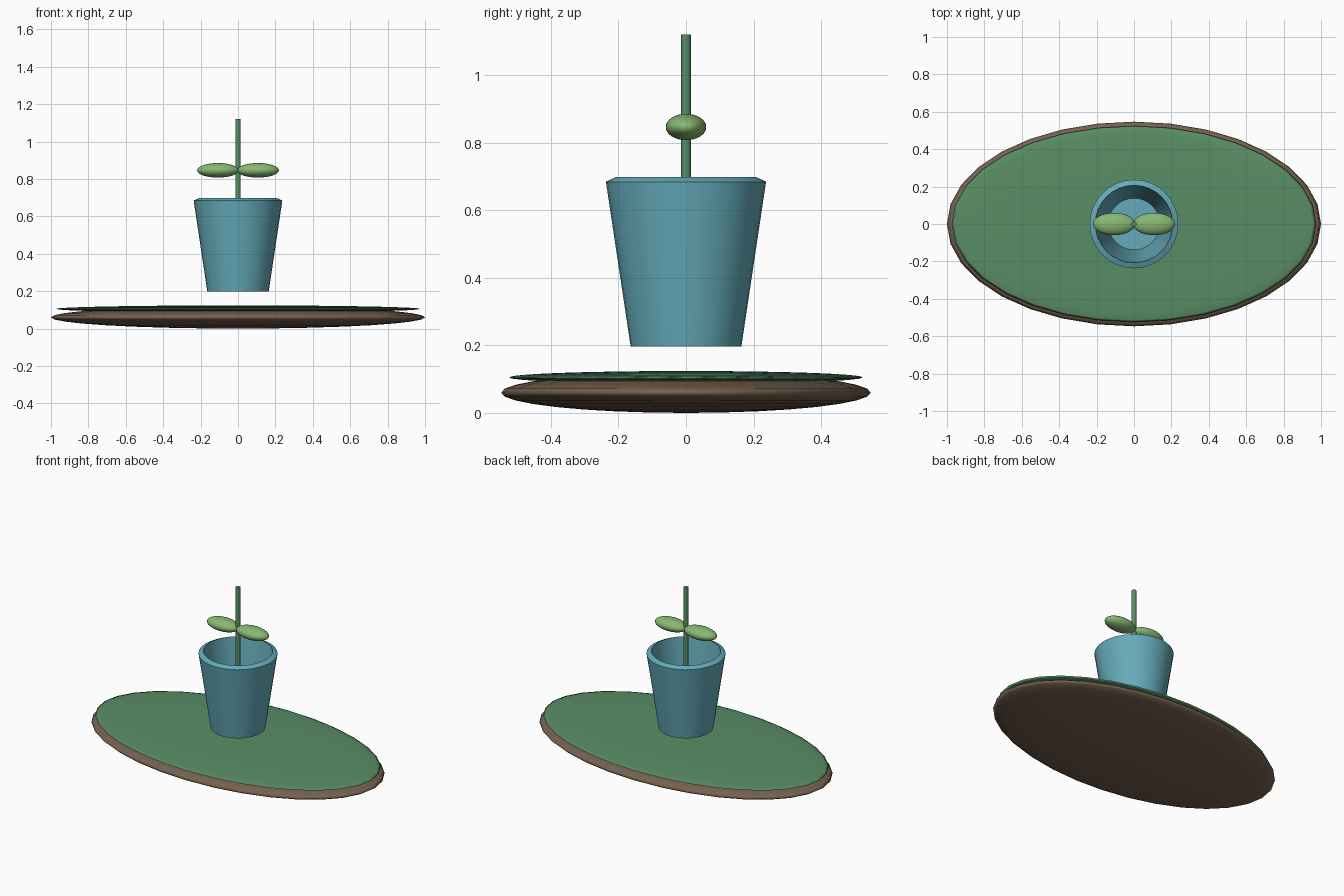
import bpy, bmesh, math
from mathutils import Matrix

if "Cube" in bpy.data.objects:
    bpy.data.objects.remove(bpy.data.objects["Cube"])


def material(name, rgb):
    m = bpy.data.materials.new(name)
    m.diffuse_color = (*rgb, 1)
    m.use_nodes = True
    m.node_tree.nodes["Principled BSDF"].inputs["Base Color"].default_value = m.diffuse_color
    return m


EARTH = material("brown earth", (0.18, 0.12, 0.08))
GRASS = material("grass green", (0.10, 0.27, 0.13))
TEAL = material("teal glaze", (0.13, 0.41, 0.49))
LEAF = material("leaf green", (0.25, 0.48, 0.17))


def finish(name, bm, mat, angle=180):
    bmesh.ops.recalc_face_normals(bm, faces=bm.faces)
    me = bpy.data.meshes.new(name)
    bm.to_mesh(me)
    bm.free()
    me.materials.append(mat)
    ob = bpy.data.objects.new(name, me)
    bpy.context.collection.objects.link(ob)
    bpy.ops.object.select_all(action='DESELECT')
    ob.select_set(True)
    bpy.context.view_layer.objects.active = ob
    bpy.ops.object.shade_smooth_by_angle(angle=math.radians(angle))
    return ob


def ellipsoid(name, centre, radii, mat):
    bm = bmesh.new()
    bmesh.ops.create_uvsphere(bm, u_segments=32, v_segments=16, radius=1)
    bmesh.ops.transform(bm, verts=bm.verts,
                        matrix=Matrix.Translation(centre) @ Matrix.Diagonal((*radii, 1)))
    return finish(name, bm, mat)


def lathe(name, profile, mat, steps, angle):
    bm = bmesh.new()
    vs = [bm.verts.new((r, 0, z)) for r, z in profile]
    es = [bm.edges.new(p) for p in zip(vs, vs[1:])]
    bmesh.ops.spin(bm, geom=vs + es, cent=(0, 0, 0), axis=(0, 0, 1),
                   angle=math.tau, steps=steps, use_merge=False)
    bmesh.ops.remove_doubles(bm, verts=bm.verts, dist=1e-5)
    return finish(name, bm, mat, angle)


# Oval island: earth disc with a thin grass layer
ellipsoid("earth_base", (0, 0, 0.06), (1.0, 0.547, 0.06), EARTH)
ellipsoid("grass_top", (0, 0, 0.105), (0.975, 0.524, 0.019), GRASS)

# Hollow tapered pot with a sloping rim
lathe("pot", [(0, 0.197), (0.164, 0.197), (0.237, 0.684), (0.207, 0.698),
              (0.138, 0.227), (0, 0.227)], TEAL, 32, 40)

# Stem rising from the pot floor
lathe("stem", [(0, 0.22), (0.0145, 0.22), (0.0145, 1.12), (0, 1.12)], GRASS, 16, 40)

# Pair of leaves
for side, s in (("left", -1), ("right", 1)):
    ellipsoid(side + "_leaf", (s * 0.107, 0, 0.846), (0.112, 0.06, 0.039), LEAF)
